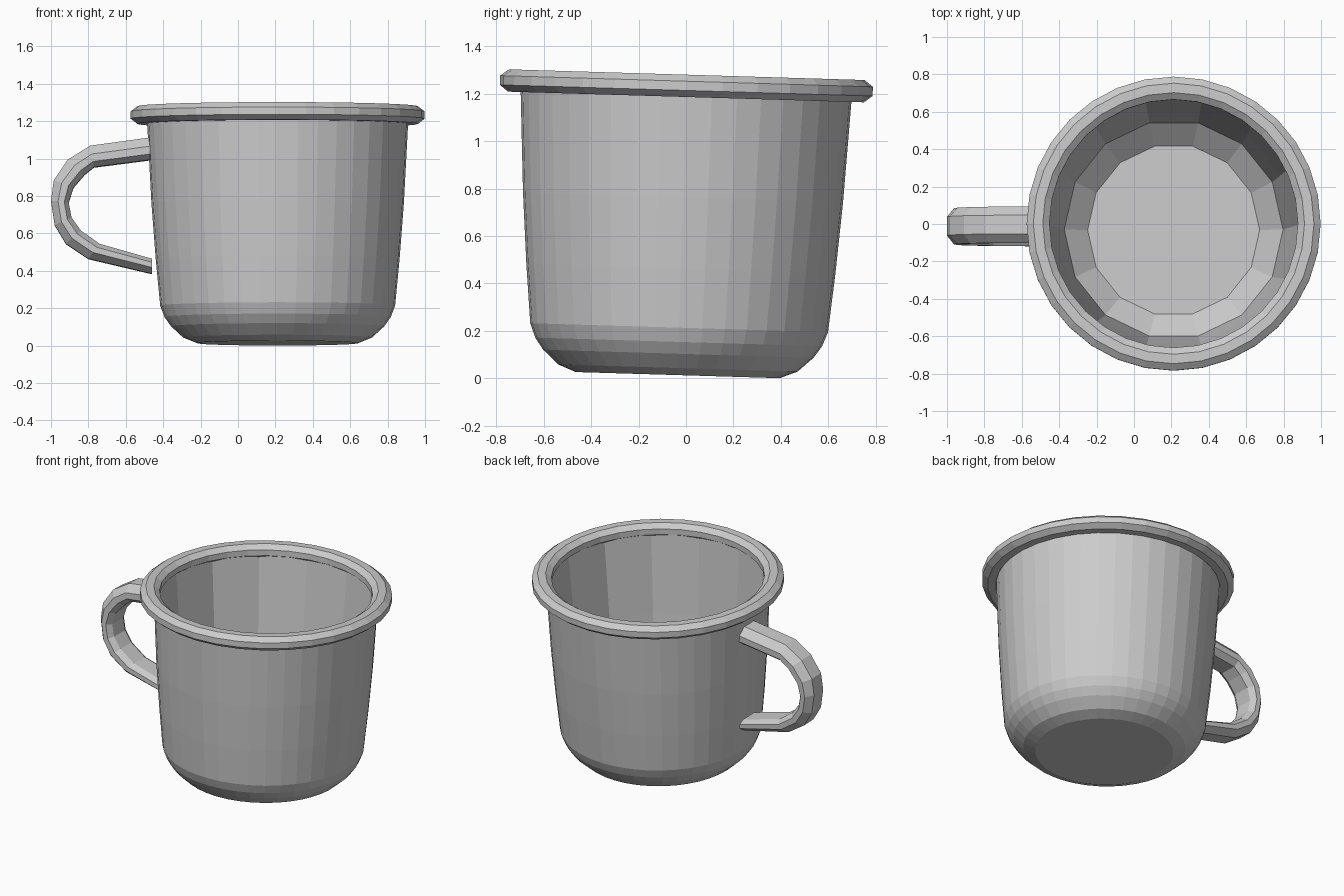
import bpy, bmesh, math
from mathutils import Vector

if "Cube" in bpy.data.objects:
    bpy.data.objects.remove(bpy.data.objects["Cube"])

TILT = (-0.03, 0, 0)          # the whole mug leans very slightly
LIFT = (0, -0.035, 0.0135)
CX = 0.212                    # cup axis


def make(name, bm):
    bmesh.ops.remove_doubles(bm, verts=bm.verts, dist=1e-5)
    mesh = bpy.data.meshes.new(name)
    bm.to_mesh(mesh)
    bm.free()
    ob = bpy.data.objects.new(name, mesh)
    bpy.context.collection.objects.link(ob)
    ob.rotation_euler, ob.location = TILT, LIFT
    return ob


def lathe(name, profile, sides, closed=False):
    """Revolve (radius, z) points round the cup axis."""
    bm = bmesh.new()
    rings = []
    for i in range(sides):
        a = math.tau * i / sides
        rings.append([bm.verts.new((CX + r * math.cos(a), r * math.sin(a), z))
                      for r, z in profile])
    n = len(profile)
    for i in range(sides):
        p, q = rings[i], rings[(i + 1) % sides]
        for j in range(n if closed else n - 1):
            k = (j + 1) % n
            bm.faces.new((p[j], q[j], q[k], p[k]))
    # flat disc closing the first ring when the profile starts at the base
    if not closed:
        bm.faces.new([r[0] for r in reversed(rings)])
    return make(name, bm)


# Outer wall with rounded base
lathe("cup_wall", [(0.43, 0), (0.505, 0.03), (0.57, 0.09), (0.605, 0.14), (0.628, 0.20),
                   (0.652, 0.45), (0.675, 0.75), (0.70, 1.22)], 40)

# Coarser faceted interior and floor, normals turned inward
liner = lathe("cup_interior", [(0.46, 0.09), (0.585, 0.20), (0.635, 0.67), (0.685, 1.22)], 14)
liner.data.flip_normals()

# Rolled rim
rim = [(0.725 + 0.061 * math.cos(math.tau * (i + 0.5) / 8) / math.cos(math.pi / 8),
        1.22 + 0.047 * math.sin(math.tau * (i + 0.5) / 8) / math.cos(math.pi / 8))
       for i in range(8)]
lathe("rim", rim, 32, closed=True)

# Handle: each station is an outer and an inner (x, z) point
stations = [((-0.46, 1.10), (-0.46, 0.98)), ((-0.79, 1.055), (-0.77, 0.94)),
            ((-0.91, 0.98), (-0.82, 0.90)), ((-0.985, 0.87), (-0.88, 0.83)),
            ((-1.0, 0.76), (-0.905, 0.75)), ((-0.98, 0.63), (-0.89, 0.67)),
            ((-0.92, 0.53), (-0.84, 0.60)), ((-0.80, 0.45), (-0.74, 0.53)),
            ((-0.46, 0.37), (-0.46, 0.45))]
# section: (y, blend from inner 0 to outer 1), rounded outside, flatter inside
section = [(-0.06, 0), (0.06, 0), (0.097, 0.25), (0.097, 0.6),
           (0.05, 1), (-0.05, 1), (-0.097, 0.6), (-0.097, 0.25)]
bm = bmesh.new()
loops = []
for out, inn in stations:
    o, i = Vector((out[0], 0, out[1])), Vector((inn[0], 0, inn[1]))
    loops.append([bm.verts.new(i.lerp(o, t) + Vector((0, y, 0))) for y, t in section])
for a, b in zip(loops, loops[1:]):
    for k in range(8):
        m = (k + 1) % 8
        bm.faces.new((a[k], a[m], b[m], b[k]))
bm.faces.new(loops[0])
bm.faces.new(loops[-1])
bmesh.ops.recalc_face_normals(bm, faces=bm.faces)
make("handle", bm)
